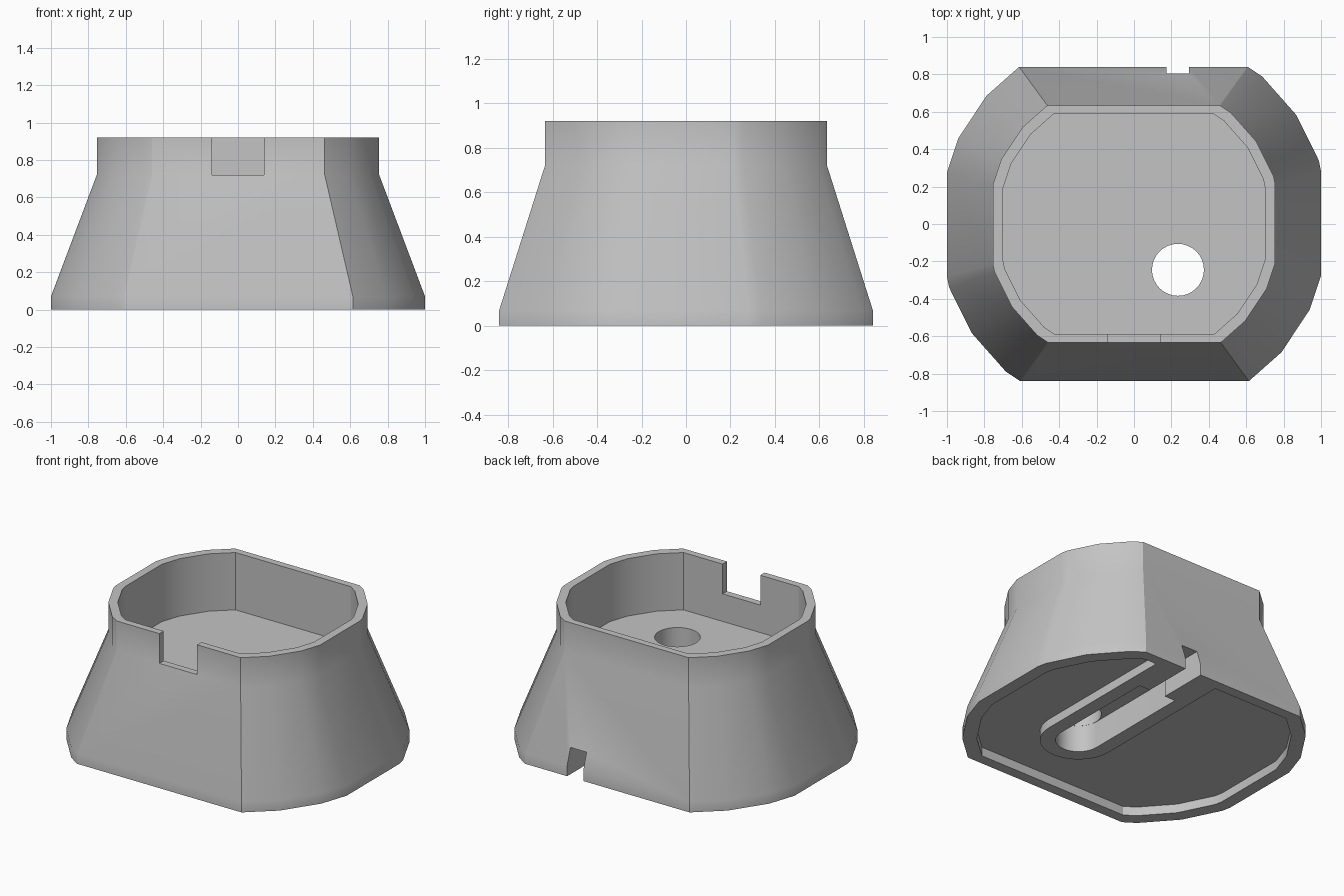
import bpy
import bmesh
from math import sin, cos, radians, pi

default = bpy.data.objects.get("Cube")
if default:
    bpy.data.objects.remove(default, do_unlink=True)

grey = bpy.data.materials.new("matte_grey")
grey.use_nodes = True
color = (0.55, 0.55, 0.55, 1)
grey.diffuse_color = color
grey.node_tree.nodes["Principled BSDF"].inputs["Base Color"].default_value = color


def clip(points, axis, sign, limit):
    """Trim a convex polygon to one side of a straight line."""
    result = []
    for i, b in enumerate(points):
        a = points[i - 1]
        da, db = limit - sign * a[axis], limit - sign * b[axis]
        if da * db < 0:
            t = da / (da - db)
            result.append((a[0] + t * (b[0] - a[0]), a[1] + t * (b[1] - a[1])))
        if db >= 0:
            result.append(b)
    return result


def loft(name, points, levels):
    """Closed solid through copies of an outline, given as (height, scale)."""
    bm = bmesh.new()
    rings = [[bm.verts.new((x * s, y * s, z)) for x, y in points] for z, s in levels]
    bm.faces.new(reversed(rings[0]))
    bm.faces.new(rings[-1])
    n = len(points)
    for low, high in zip(rings, rings[1:]):
        for i in range(n):
            j = (i + 1) % n
            bm.faces.new((low[i], low[j], high[j], high[i]))
    bmesh.ops.recalc_face_normals(bm, faces=bm.faces)
    mesh = bpy.data.meshes.new(name)
    bm.to_mesh(mesh)
    bm.free()
    mesh.materials.append(grey)
    obj = bpy.data.objects.new(name, mesh)
    bpy.context.collection.objects.link(obj)
    return obj


def prism(name, points, z0, z1):
    return loft(name, points, [(z0, 1), (z1, 1)])


def rect(x0, x1, y0, y1):
    return [(x0, y0), (x1, y0), (x1, y1), (x0, y1)]


def arc(r, start, end, steps):
    angles = [start + (end - start) * i / steps for i in range(steps + 1)]
    return [(hole_x + r * cos(a), hole_y + r * sin(a)) for a in angles]


def cut(target, cutter):
    """Subtract the cutter and discard it."""
    cutter.hide_render = True
    mod = target.modifiers.new("cut", "BOOLEAN")
    mod.operation = "DIFFERENCE"
    mod.solver = "EXACT"
    mod.object = cutter
    bpy.context.view_layer.objects.active = target
    bpy.ops.object.modifier_apply(modifier=mod.name)
    bpy.data.objects.remove(cutter, do_unlink=True)


# Footprint: a 24-sided circle trimmed to a rectangle
outline = [(1.045 * cos(radians(4 + 15 * i)), 1.045 * sin(radians(4 + 15 * i)))
           for i in range(24)]
for axis, limit in ((0, 1.0), (1, 0.84)):
    for sign in (1, -1):
        outline = clip(outline, axis, sign, limit)

hole_x, hole_y, hole_r = 0.235, -0.245, 0.14
neck, neck_y = 0.06, 0.5

# Tapered body with an upright collar
body = loft("stand_body", outline, [(0, 1), (0.07, 1), (0.72, 0.755), (0.92, 0.755)])

# Open tray in the top and the gap in its front wall
cut(body, loft("tray_cutter", outline, [(0.535, 0.7), (1.1, 0.7)]))
cut(body, prism("front_gap_cutter", rect(-0.14, 0.14, -0.9, -0.5), 0.72, 1.1))

# Shallow recess underneath, leaving a wall around the cable channel
recess = loft("recess_cutter", outline, [(-0.1, 0.915), (0.06, 0.915)])
wall_r = 0.235
wall = arc(wall_r, pi, 2 * pi, 16) + [(hole_x + wall_r, 1), (hole_x - wall_r, 1)]
cut(recess, prism("channel_wall", wall, -0.2, 0.2))
cut(body, recess)

# Cable channel: rounded at the hole, narrowed toward the back exit
channel = arc(hole_r, pi, 2 * pi, 16) + [
    (hole_x + hole_r, neck_y), (hole_x + neck, neck_y), (hole_x + neck, 1),
    (hole_x - neck, 1), (hole_x - neck, neck_y), (hole_x - hole_r, neck_y)]
cut(body, prism("channel_cutter", channel, -0.1, 0.18))

# Cable hole through the tray floor
cut(body, prism("hole_cutter", arc(hole_r - 0.001, 0, 2 * pi, 32)[:-1], 0.1, 0.7))

bpy.ops.object.select_all(action="DESELECT")
body.select_set(True)
bpy.context.view_layer.objects.active = body
bpy.ops.object.shade_smooth_by_angle(angle=radians(30))
